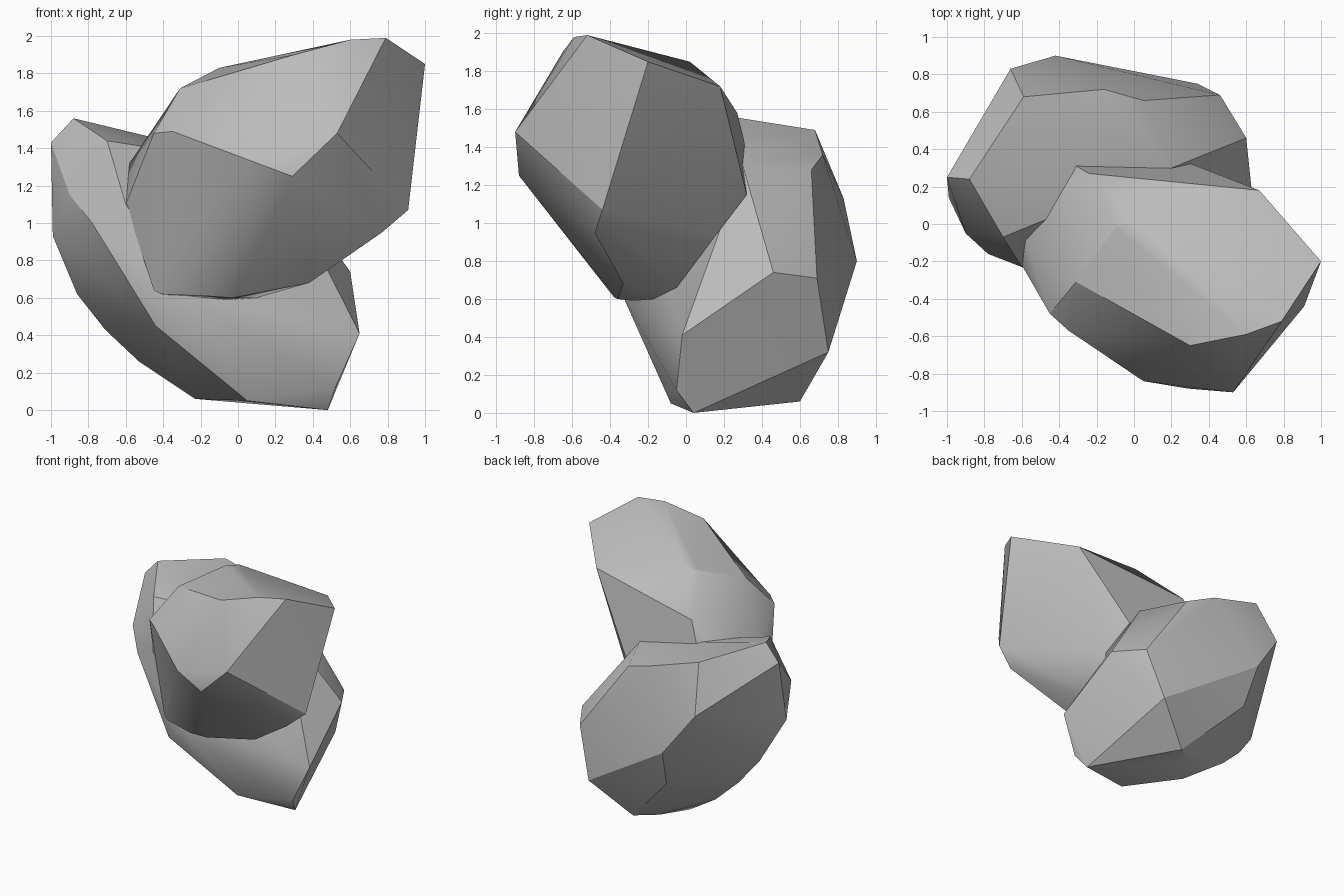
import bpy
import bmesh

# Remove the default cube
default_cube = bpy.data.objects.get("Cube")
if default_cube:
    bpy.data.objects.remove(default_cube, do_unlink=True)

# One plain stone colour
stone = bpy.data.materials.new("grey_stone")
stone.use_nodes = True
stone_colour = (.5, .5, .5, 1)
stone.diffuse_color = stone_colour
shader = next(n for n in stone.node_tree.nodes if n.type == "BSDF_PRINCIPLED")
shader.inputs["Base Color"].default_value = stone_colour
shader.inputs["Roughness"].default_value = .9


def make_boulder(name, corners):
    """Wrap a faceted convex boulder around its corner points."""
    bm = bmesh.new()
    for corner in corners:
        bm.verts.new(corner)
    hull = bmesh.ops.convex_hull(bm, input=bm.verts, use_existing_faces=False)
    unused = {g for g in hull["geom_interior"] + hull["geom_unused"]
              if isinstance(g, bmesh.types.BMVert)}
    bmesh.ops.delete(bm, geom=list(unused), context="VERTS")
    bmesh.ops.recalc_face_normals(bm, faces=bm.faces)
    mesh = bpy.data.meshes.new(name)
    bm.to_mesh(mesh)
    bm.free()
    mesh.materials.append(stone)
    boulder = bpy.data.objects.new(name, mesh)
    bpy.context.collection.objects.link(boulder)

    # Soften shallow facets, keep the strong edges crisp
    bpy.ops.object.select_all(action="DESELECT")
    boulder.select_set(True)
    bpy.context.view_layer.objects.active = boulder
    bpy.ops.object.shade_smooth_by_angle(angle=.5)
    return boulder


# Upper boulder: crown, front edge, back edge, then underside
crown = [(1, -.2, 1.85), (.79, -.52, 1.99), (.6, -.59, 1.98),
         (.3, -.65, 1.9), (-.31, -.31, 1.72), (0, .02, 1.85),
         (-.1, -.02, 1.83), (.67, .18, 1.72), (-.24, .27, 1.58)]
front_edge = [(.53, -.9, 1.48), (.29, -.88, 1.25), (.05, -.84, 1.34),
              (-.35, -.57, 1.49), (-.45, -.48, 1.48), (.91, -.44, 1.07)]
back_edge = [(.31, .32, 1.15), (-.31, .31, 1.42), (-.5, .2, 1.2),
             (-.58, -.09, 1.32), (-.6, -.22, 1.1)]
underside = [(.77, -.48, .95), (.38, -.33, .68), (.3, -.05, .66),
             (.1, -.17, .6), (-.03, -.36, .6), (-.05, -.27, .59),
             (-.16, -.38, .61), (-.41, -.31, .62), (-.45, -.29, .64),
             (.4, .16, .94)]
make_boulder("upper_boulder", crown + front_edge + back_edge + underside)

# Lower boulder: top rim, outer side, inner slope, then foot
top_rim = [(-.88, .24, 1.56), (-1, .25, 1.43), (-.59, .68, 1.49),
           (-.16, .72, 1.36), (.05, .66, 1.28), (-.7, -.07, 1.44)]
outer_side = [(-.42, .9, .8), (-.66, .83, 1.13), (-.99, .14, .93),
              (-.9, -.05, 1.15), (-.78, -.16, 1), (-.86, .3, .62),
              (-.38, .79, .5), (.46, .69, .71), (.34, .75, .32)]
inner_slope = [(.6, .46, .74), (.65, -.02, .41), (.2, .3, 1.3),
               (-.6, -.23, 1.1), (-.28, -.33, .61), (-.44, -.25, .45)]
foot = [(.48, .04, 0), (.52, -.05, .12), (.05, -.08, .05),
        (.05, .6, .06), (-.1, .48, .06), (-.23, .28, .06),
        (-.53, .38, .26), (-.71, .35, .43)]
make_boulder("lower_boulder", top_rim + outer_side + inner_slope + foot)
